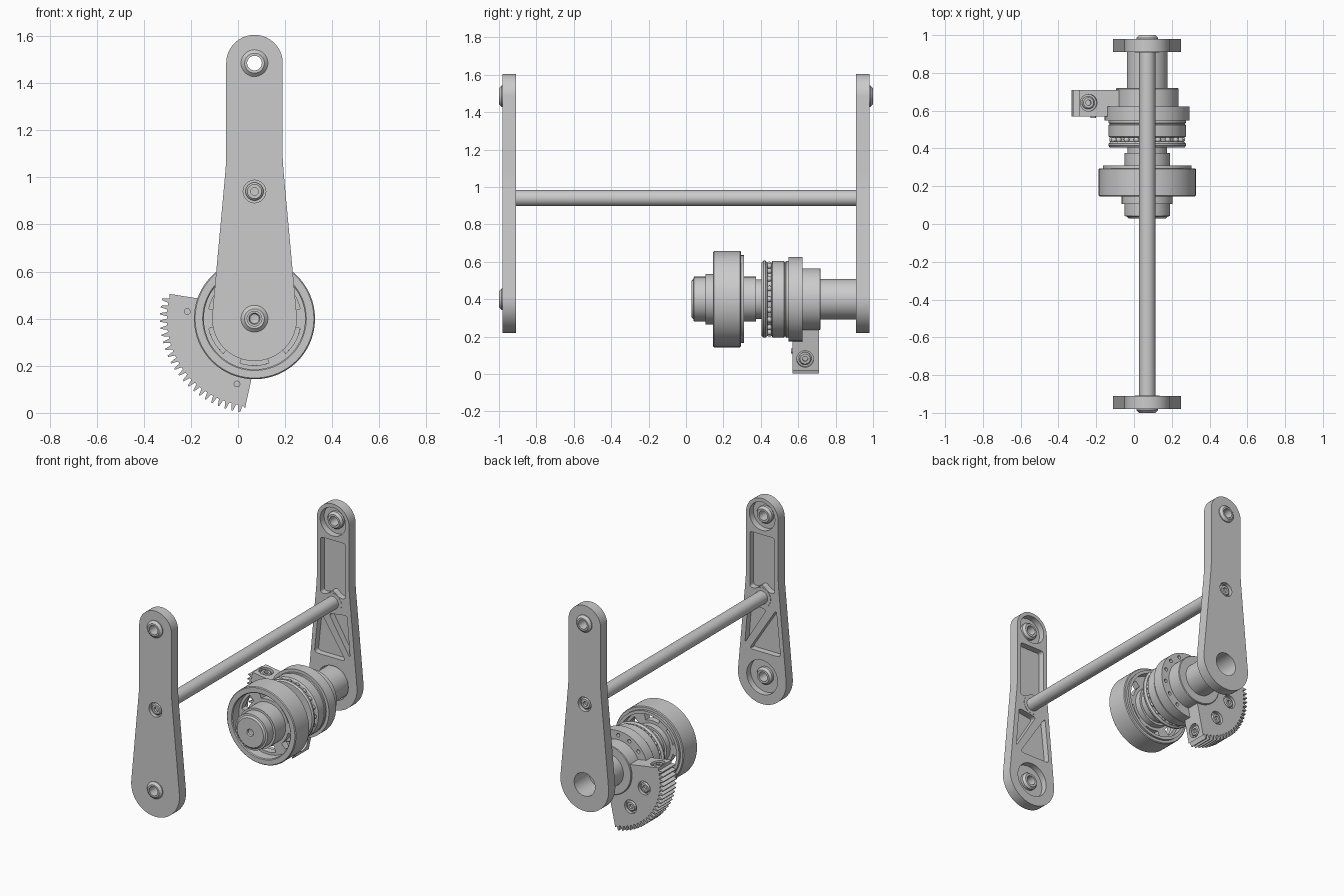
import bpy, bmesh
from math import sin, cos, radians, pi
from mathutils import Vector

if "Cube" in bpy.data.objects:
    bpy.data.objects.remove(bpy.data.objects["Cube"])

CX, CZ = 0.07, 0.40      # main shaft axis
TOP, ROD = 1.485, 0.94   # upper pivot and tie rod heights


def finish(bm, name):
    bmesh.ops.remove_doubles(bm, verts=bm.verts, dist=1e-5)
    bmesh.ops.recalc_face_normals(bm, faces=bm.faces)
    me = bpy.data.meshes.new(name)
    bm.to_mesh(me)
    bm.free()
    ob = bpy.data.objects.new(name, me)
    bpy.context.collection.objects.link(ob)
    return ob


def smooth(ob):
    bpy.ops.object.select_all(action='DESELECT')
    ob.select_set(True)
    bpy.context.view_layer.objects.active = ob
    bpy.ops.object.shade_smooth_by_angle(angle=radians(30))
    return ob


def lathe(name, pts, loc, direction=(0, 1, 0), closed=False, seg=64):
    """Revolve (radius, height) points about an axis."""
    bm = bmesh.new()
    q = Vector((0, 0, 1)).rotation_difference(Vector(direction))
    rings = []
    for r, h in pts:
        if r == 0:
            rings.append([bm.verts.new(q @ Vector((0, 0, h)) + Vector(loc))] * seg)
        else:
            rings.append([bm.verts.new(q @ Vector((r * cos(2 * pi * i / seg), r * sin(2 * pi * i / seg), h))
                                       + Vector(loc)) for i in range(seg)])
    n = len(rings)
    for k in range(n if closed else n - 1):
        a, b = rings[k], rings[(k + 1) % n]
        for i in range(seg):
            j = (i + 1) % seg
            vs = list(dict.fromkeys((a[i], a[j], b[j], b[i])))
            if len(vs) > 2:
                bm.faces.new(vs)
    return smooth(finish(bm, name))


def prism(name, pts, y0, y1):
    """Extrude an (x, z) outline along y."""
    bm = bmesh.new()
    f = bm.faces.new([bm.verts.new((x, y0, z)) for x, z in pts])
    g = bmesh.ops.extrude_face_region(bm, geom=[f])
    bmesh.ops.translate(bm, vec=(0, y1 - y0, 0),
                        verts=[v for v in g['geom'] if isinstance(v, bmesh.types.BMVert)])
    return finish(bm, name)


def arc(cx, cz, r, a0, a1, n):
    return [(cx + r * cos(radians(a0 + (a1 - a0) * i / n)),
             cz + r * sin(radians(a0 + (a1 - a0) * i / n))) for i in range(n + 1)]


def disc(cx, cz, r, n=48):
    return arc(cx, cz, r, 0, 360, n)[:-1]


def rounded(pts, d):
    """Round outline corners with small curves."""
    out = []
    for i, p in enumerate(pts):
        p = Vector(p)
        a = p + (Vector(pts[i - 1]) - p).normalized() * d
        b = p + (Vector(pts[(i + 1) % len(pts)]) - p).normalized() * d
        for k in range(6):
            t = k / 5
            out.append(tuple(a * (1 - t) ** 2 + p * 2 * t * (1 - t) + b * t * t))
    return out


def cut(ob, cutters):
    for c in cutters:
        c.hide_render = True
        m = ob.modifiers.new("cut", 'BOOLEAN')
        m.operation, m.solver, m.object = 'DIFFERENCE', 'EXACT', c
        bpy.context.view_layer.objects.active = ob
        bpy.ops.object.modifier_apply(modifier=m.name)
        bpy.data.objects.remove(c)
    return smooth(ob)


def peg(loc, d, r, depth):
    return lathe("cutter", [(0, -depth), (r, -depth), (r, 0.05), (0, 0.05)], loc, d, seg=32)


def screw(name, loc, d, r):
    lathe(name, [(0, -.018), (.42 * r, -.018), (.42 * r, 0), (.8 * r, 0), (r, -.008),
                 (r, -.04), (0, -.04)], loc, d, seg=32)


# Side arms: tapered plates, pocketed on the inside
outline = (arc(CX, TOP, .12, 0, 180, 32) + [(CX - .12, 1.08), (CX - .123, 1.03)]
           + arc(CX, CZ, .18, 174, 366, 48) + [(CX + .123, 1.03), (CX + .12, 1.08)])
upper = rounded([(CX - .092, 1.36), (CX + .092, 1.36), (CX + .092, .985), (CX + .05, .985),
                 (CX, 1.025), (CX - .05, .985), (CX - .092, .985)], .018)
tri_low = rounded([(CX - .105, .88), (CX - .138, .57), (CX + .095, .57)], .025)
tri_side = rounded([(CX + .105, .88), (CX - .03, .86), (CX + .128, .60)], .02)
for s, side in ((-1, "front"), (1, "back")):
    arm = prism(side + "_arm", outline, s * .91, s * .98)
    pockets = [upper, tri_low, tri_side, disc(CX, TOP, .095), disc(CX, CZ, .115)]
    cutters = [prism("cutter", p, s * .85, s * .952) for p in pockets]
    cutters.append(prism("cutter", disc(CX, TOP, .037), s * .9, s * 1.1))
    cutters.append(prism("cutter", disc(CX, CZ, .037 if s < 0 else .078), s * .9, s * 1.1))
    cutters.append(prism("cutter", disc(CX, ROD, .048), s * .955, s * 1.1))
    cut(arm, cutters)
    screw(side + "_rod_screw", (CX, s * .972, ROD), (0, s, 0), .038)
    lathe(side + "_rod_boss", [(.043, 0), (.065, 0), (.065, .045), (.043, .045)],
          (CX, s * .908, ROD), (0, s, 0), closed=True, seg=48)
    for z in ([TOP, CZ] if s < 0 else [TOP]):
        lathe(side + "_pivot_bushing",
              [(.031, -.06), (.031, .02), (.042, .02), (.057, .006), (.057, 0), (.036, 0),
               (.036, -.028), (.057, -.028), (.057, -.045), (.045, -.06)],
              (CX, s * .98, z), (0, s, 0), closed=True, seg=48)

# Tie rod
lathe("tie_rod", [(0, -.912), (.043, -.912), (.043, .912), (0, .912)], (CX, 0, ROD), seg=48)

# Main shaft with stepped hub, hollow at the back end
AX = (CX, 0, CZ)
lathe("main_shaft", [(0, .045), (.02, .04), (.024, .03), (.098, .03), (.108, .04), (.12, .042), (.12, .105),
                     (.135, .105), (.135, .30), (.12, .30), (.12, .375), (.105, .375),
                     (.105, .72), (.108, .72), (.108, .955), (.08, .955), (.08, .82), (0, .82)], AX)

# Drum: hollow rim with slotted web
drum = lathe("drum", [(.115, .215), (.215, .215), (.215, .15), (.22, .145), (.252, .145), (.257, .15),
                      (.257, .29), (.252, .295), (.235, .295), (.235, .31), (.215, .31),
                      (.215, .26), (.115, .26)], AX, closed=True, seg=96)
cut(drum, [prism("cutter", arc(CX, CZ, .155, a, a + 36, 10) + arc(CX, CZ, .198, a + 36, a, 10), .1, .4)
           for a in range(12, 372, 60)])

# Thrust bearing: front race, balls
lathe("bearing_race", [(.1, .405), (.198, .405), (.206, .415), (.206, .425), (.195, .436), (.1, .436)],
      AX, closed=True)
lathe("bearing_core", [(.1, .43), (.178, .43), (.178, .465), (.1, .465)], AX, closed=True)
bm = bmesh.new()
for i in range(20):
    t = 2 * pi * i / 20
    g = bmesh.ops.create_uvsphere(bm, u_segments=12, v_segments=8, radius=.015)
    bmesh.ops.translate(bm, verts=g['verts'], vec=(CX + .186 * cos(t), .446, CZ + .186 * sin(t)))
smooth(finish(bm, "bearing_balls"))

# Gear hub with bolt-hole circle
hub = lathe("gear_hub", [(.1, .457), (.195, .457), (.205, .463), (.205, .524), (.2, .527), (.2, .532),
                         (.205, .535), (.205, .547), (.225, .547), (.225, .622),
                         (.165, .622), (.165, .716), (.161, .72), (.1, .72)], AX, closed=True, seg=96)
cut(hub, [peg((CX + .195 * cos(radians(a)), .622, CZ + .195 * sin(radians(a))), (0, 1, 0), .012, .03)
          for a in range(-60, 141, 25)])

# Toothed sector clamped to the hub
teeth = []
N, A0, A1 = 22, 166, 263
step = (A1 - A0) / N
for i in range(N):
    for f, r in ((.0, .372), (.18, .372), (.40, .401), (.60, .401), (.82, .372)):
        a = radians(A0 + (i + f) * step)
        teeth.append((CX + r * cos(a), CZ + r * sin(a)))
sector = prism("gear_sector", [(-.075, .471), (-.29, .505)] + teeth + [(.03, .02), (.078, .241)]
               + arc(CX, CZ, .158, 272, 155, 24), .57, .71)
faces = [((-.24, .642, .497), (-.157, 0, .988)), ((.043, .637, .08), (.977, 0, -.212))]
faces[0] = (faces[0][0], (.157, 0, .988))
for a in (193, 234):
    faces.append(((CX + .262 * cos(radians(a)), .71, CZ + .262 * sin(radians(a))), (0, 1, 0)))
cut(sector, [peg(p, d, .045, .02) for p, d in faces])
for p, d in faces:
    screw("sector_screw", Vector(p) - Vector(d) * .004, d, .034)

# Small locating pins on the sector front
for a in (174, 255):
    x, z = CX + .287 * cos(radians(a)), CZ + .287 * sin(radians(a))
    lathe("sector_pin", [(0, 0), (.014, 0), (.014, .02), (0, .02)], (x, .562, z), seg=24)
